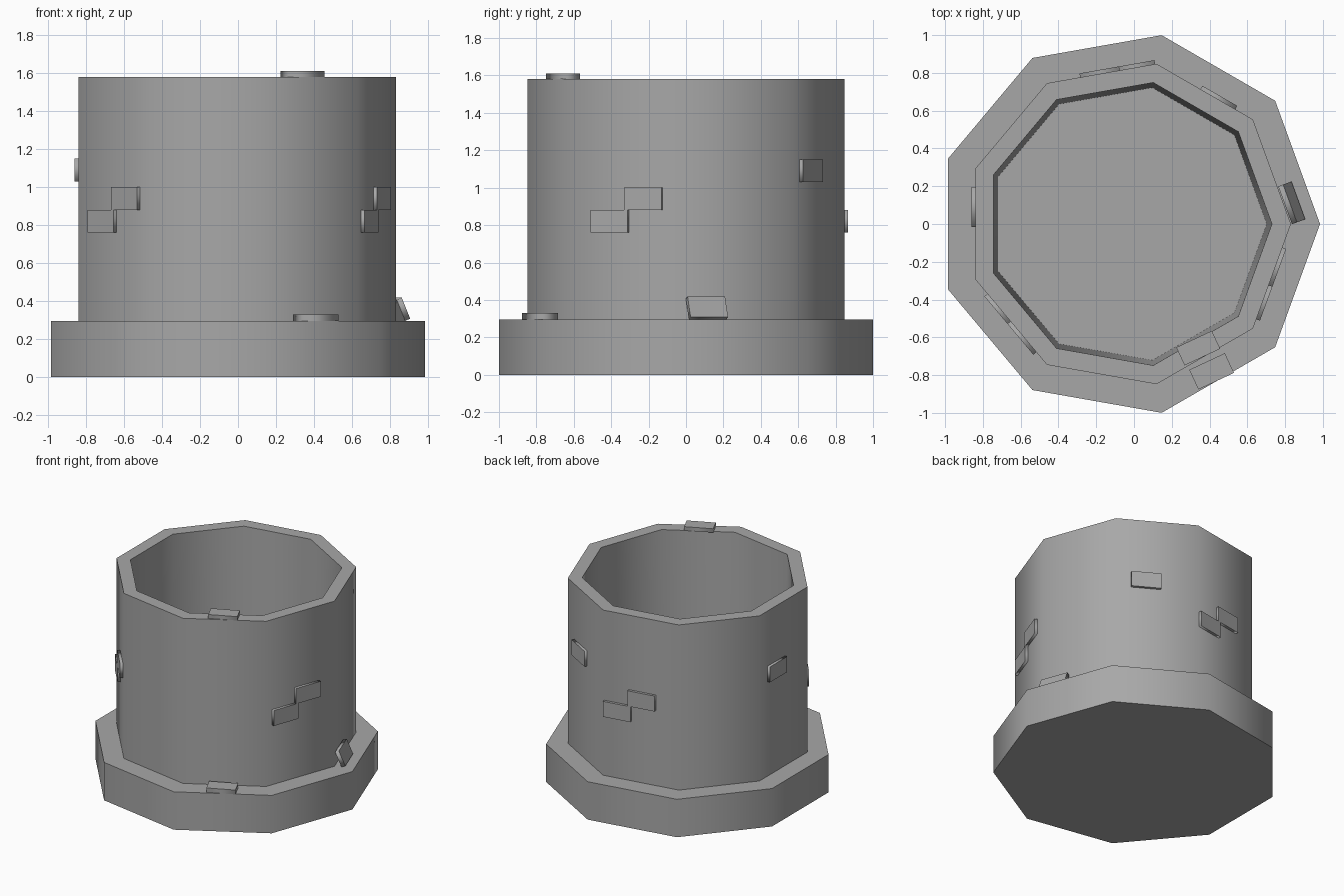
import bpy, bmesh
from math import radians, cos, sin, pi
from mathutils import Matrix, Vector

if "Cube" in bpy.data.objects:
    bpy.data.objects.remove(bpy.data.objects["Cube"])

SIDES = 9
CX = -0.03                      # nonagon centre
WALL_R = 0.861
APOTHEM = WALL_R * cos(pi / SIDES)

stone = bpy.data.materials.new("stone")
stone.diffuse_color = (0.39, 0.39, 0.39, 1)
stone.use_nodes = True
stone.node_tree.nodes["Principled BSDF"].inputs["Base Color"].default_value = stone.diffuse_color


def finish(name, bm):
    bmesh.ops.recalc_face_normals(bm, faces=bm.faces)
    me = bpy.data.meshes.new(name)
    bm.to_mesh(me)
    bm.free()
    me.materials.append(stone)
    ob = bpy.data.objects.new(name, me)
    bpy.context.collection.objects.link(ob)
    return ob


def lathe(name, profile):
    """Nine-sided solid from (radius, z) rings, capped at both ends."""
    bm = bmesh.new()
    rings = [[bm.verts.new((CX + r * cos(2 * pi * i / SIDES),
                            r * sin(2 * pi * i / SIDES), z))
              for i in range(SIDES)] for r, z in profile]
    for a, b in zip(rings, rings[1:]):
        for i in range(SIDES):
            j = (i + 1) % SIDES
            bm.faces.new((a[i], a[j], b[j], b[i]))
    bm.faces.new(rings[0])
    bm.faces.new(rings[-1])
    ob = finish(name, bm)
    bpy.ops.object.select_all(action='DESELECT')
    ob.select_set(True)
    bpy.context.view_layer.objects.active = ob
    bpy.ops.object.shade_smooth_by_angle(angle=radians(50))


def brick(name, matrix, size=(0.213, 0.12, 0.03)):
    """Slab (length, height, thickness) with a smooth rim and sharp big faces."""
    bm = bmesh.new()
    bmesh.ops.create_cube(bm, size=1)
    for f in bm.faces:
        f.smooth = True
    for e in bm.edges:
        e.smooth = abs(e.verts[0].co.z - e.verts[1].co.z) > 0.5
    bmesh.ops.scale(bm, vec=size, verts=bm.verts)
    bmesh.ops.transform(bm, matrix=matrix, verts=bm.verts)
    finish(name, bm)


def facing(deg, loc, tilt=0):
    """Stand a slab upright facing outward at deg, leaning back by tilt."""
    return (Matrix.Translation(loc) @ Matrix.Rotation(radians(deg + 90), 4, 'Z')
            @ Matrix.Rotation(radians(90 - tilt), 4, 'X'))


# stepped base, wall and tapered hollow in one shell
lathe("stone_well", [(1.015, 0), (1.015, 0.295), (WALL_R, 0.295),
                     (WALL_R, 1.58), (0.76, 1.58), (0.733, 0.295)])

# raised wall bricks: face angle, offset along face, height
for k, (deg, t, z) in enumerate([
        (-140, 0.10, 0.94), (-140, -0.09, 0.82),
        (-20, 0.055, 0.94), (-20, -0.136, 0.82),
        (100, 0.01, 0.94), (100, -0.18, 0.82),
        (180, -0.09, 1.09), (60, -0.08, 1.09)]):
    a, d = radians(deg), APOTHEM + 0.006
    loc = Vector((CX + d * cos(a) - t * sin(a), d * sin(a) + t * cos(a), z))
    brick(f"wall_brick_{k + 1}", facing(deg, loc))

# loose bricks lying flat on the rim and the base
for name, loc, size in (
        ("rim_brick", (0.34, -0.657, 1.596), (0.208, 0.105, 0.03)),
        ("base_brick", (0.411, -0.78, 0.313), (0.208, 0.115, 0.034))):
    brick(name, Matrix.Translation(loc) @ Matrix.Rotation(radians(25), 4, 'Z'),
          size)

# brick leaning against the wall
brick("leaning_brick", facing(20, (0.835, 0.112, 0.357), 23))
